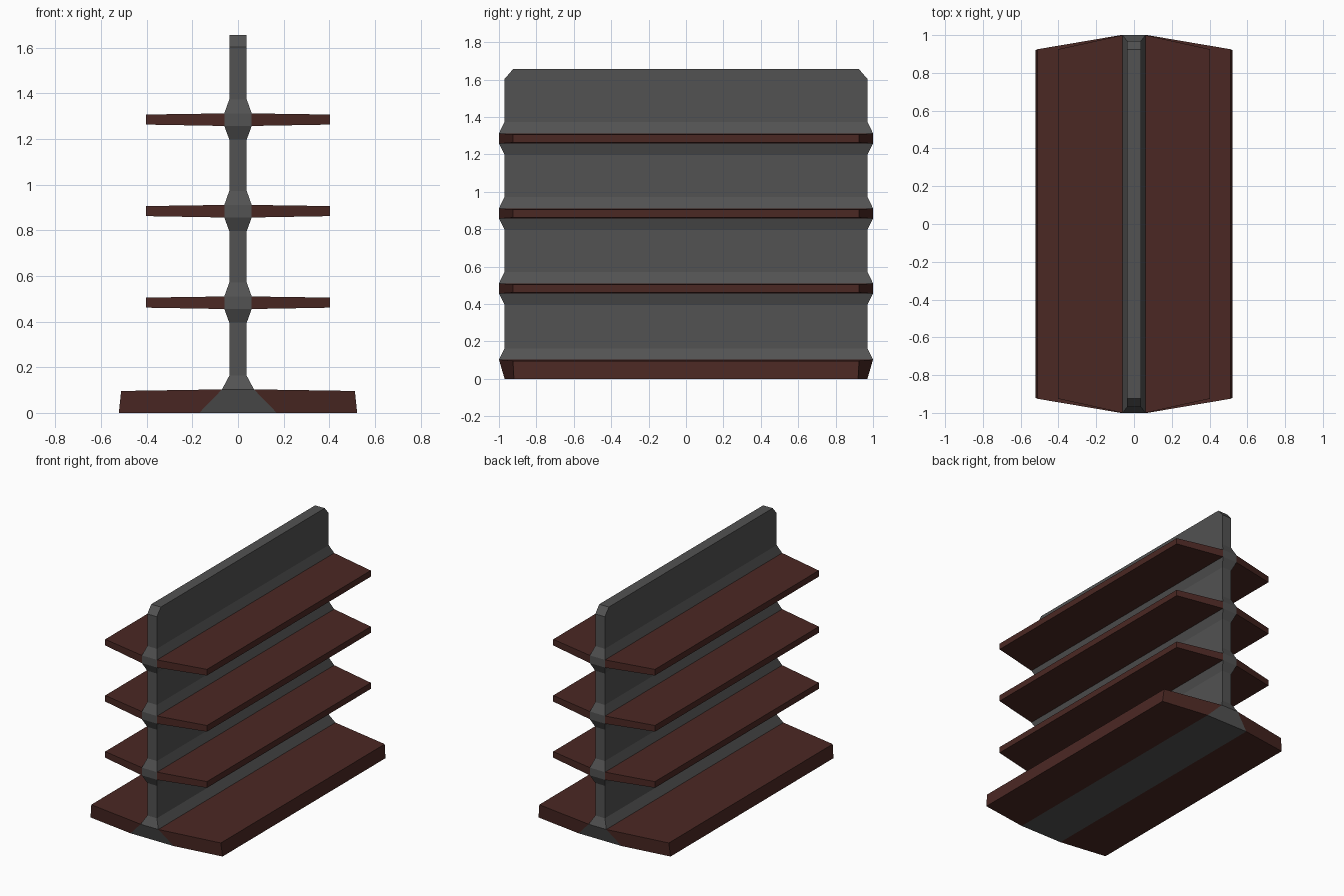
import bpy, bmesh

if "Cube" in bpy.data.objects:
    bpy.data.objects.remove(bpy.data.objects["Cube"])


def material(name, rgb):
    m = bpy.data.materials.new(name)
    m.diffuse_color = (*rgb, 1)
    m.use_nodes = True
    m.node_tree.nodes["Principled BSDF"].inputs["Base Color"].default_value = m.diffuse_color
    return m


grey = material("dark_grey", (0.085, 0.085, 0.085))
brown = material("dark_brown", (0.07, 0.021, 0.017))


def finish(name, bm, mat):
    bmesh.ops.recalc_face_normals(bm, faces=bm.faces)
    mesh = bpy.data.meshes.new(name)
    bm.to_mesh(mesh)
    bm.free()
    mesh.materials.append(mat)
    ob = bpy.data.objects.new(name, mesh)
    bpy.context.collection.objects.link(ob)
    return ob


def shelf(name, inner, outer):
    """Tapered shelf on both sides; each end is (x, y, z) bottom then top."""
    bm = bmesh.new()
    rings = []
    for (xb, yb, zb), (xt, yt, zt) in (inner, outer):
        rings.append([bm.verts.new(p) for p in
                      ((xb, -yb, zb), (xb, yb, zb), (xt, yt, zt), (xt, -yt, zt))])
    a, b = rings
    for i in range(4):
        j = (i + 1) % 4
        bm.faces.new((a[i], a[j], b[j], b[i]))
    bm.faces.new(b)
    bmesh.ops.recalc_face_normals(bm, faces=bm.faces)
    ob = finish(name, bm, brown)
    mod = ob.modifiers.new("both_sides", 'MIRROR')
    mod.use_mirror_merge = False


# Central wall: stacked rectangles (z, half width, half length)
levels = [(0, 0.17, 0.97), (0.103, 0.07, 1.0), (0.163, 0.038, 0.97)]
joints = {0}                       # bands left open where shelves attach
shelf_z = [0.455 + 0.401 * i for i in range(3)]
for z in shelf_z:
    joints.add(len(levels) + 1)
    levels += [(z - 0.06, 0.038, 0.97), (z, 0.06, 1.0),
               (z + 0.055, 0.06, 1.0), (z + 0.117, 0.038, 0.97)]
levels += [(1.603, 0.038, 0.97), (1.655, 0.038, 0.925)]

bm = bmesh.new()
rings = [[bm.verts.new((sx * x, sy * y, z))
          for sx, sy in ((-1, -1), (1, -1), (1, 1), (-1, 1))]
         for z, x, y in levels]
for k, (a, b) in enumerate(zip(rings, rings[1:])):
    for i in range(4):
        if k in joints and i % 2:
            continue
        j = (i + 1) % 4
        bm.faces.new((a[i], a[j], b[j], b[i]))
bm.faces.new(rings[0][::-1])
bm.faces.new(rings[-1])
finish("central_wall", bm, grey)

# Base and shelves
shelf("base", ((0.17, 0.97, 0), (0.07, 1.0, 0.103)),
      ((0.522, 0.92, 0), (0.512, 0.925, 0.096)))
for n, z in enumerate(shelf_z, 1):
    shelf(f"shelf_{n}", ((0.06, 1.0, z), (0.06, 1.0, z + 0.055)),
          ((0.402, 0.925, z + 0.006), (0.402, 0.925, z + 0.05)))
